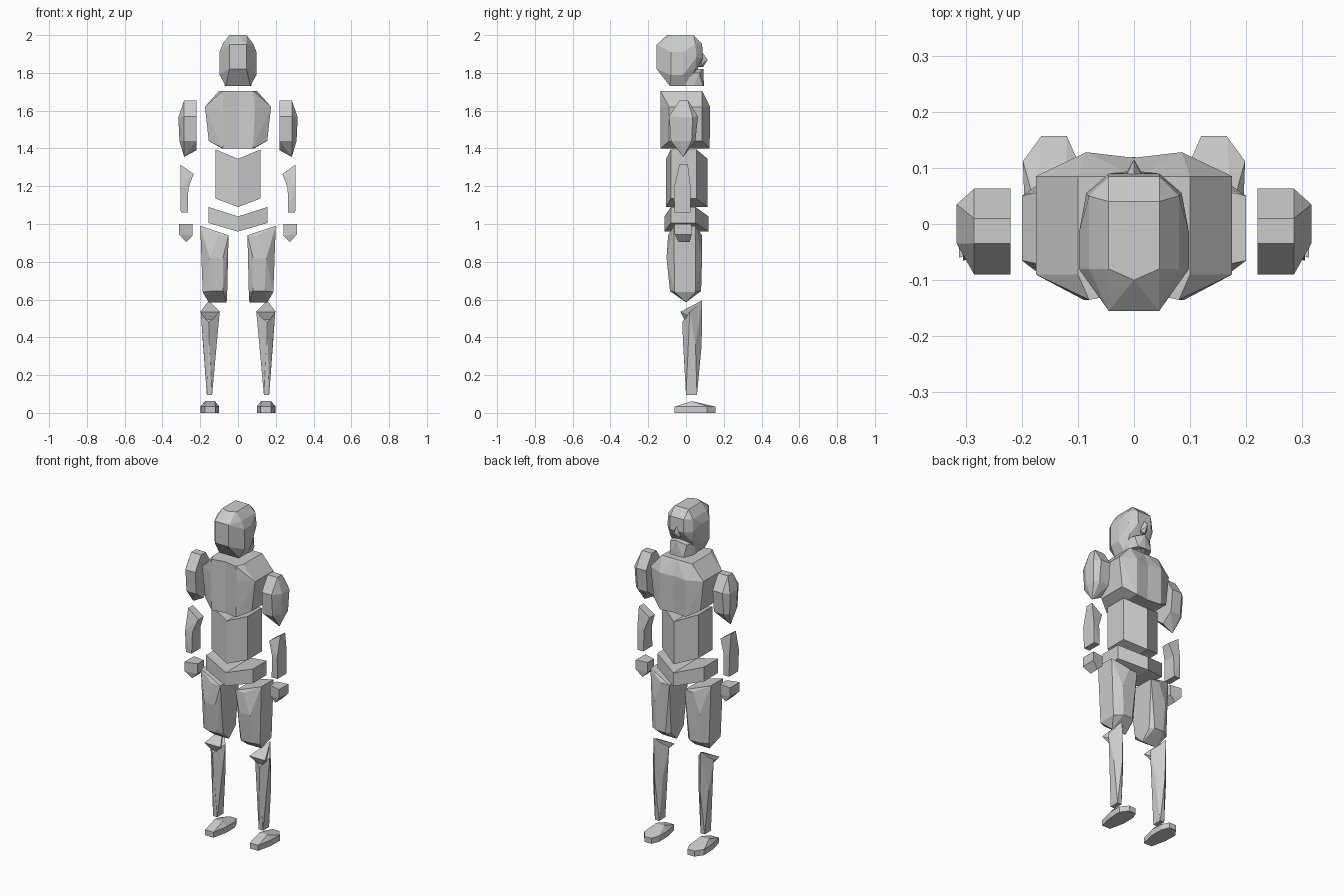
import bpy, bmesh, math

grey = bpy.data.materials.new("plain grey")
grey.diffuse_color = (0.6, 0.6, 0.6, 1)


def part(name, *blocks):
    """Faceted part: each block is the hull of its points (right half), then mirrored in x."""
    bm = bmesh.new()
    for pts in blocks:
        verts = [bm.verts.new(p) for p in pts]
        bmesh.ops.convex_hull(bm, input=verts)
    bmesh.ops.delete(bm, geom=[v for v in bm.verts if not v.link_faces], context='VERTS')
    # open the centre plane so the two halves join
    mid = [f for f in bm.faces if all(abs(v.co.x) < 1e-4 for v in f.verts)]
    bmesh.ops.delete(bm, geom=mid, context='FACES')
    bmesh.ops.dissolve_limit(bm, angle_limit=math.radians(3), verts=bm.verts, edges=bm.edges)
    mesh = bpy.data.meshes.new(name)
    bm.to_mesh(mesh)
    bm.free()
    mesh.materials.append(grey)
    ob = bpy.data.objects.new(name, mesh)
    bpy.context.collection.objects.link(ob)
    mod = ob.modifiers.new("mirror", 'MIRROR')
    mod.merge_threshold = 0.0005
    return ob


def grid(xs, ys, z):
    """All x, y combinations at one height."""
    return [(x, y, z) for x in xs for y in ys]


# Head: skull with brow, recessed eye band, nose and jaw
part("head",
     [(0.045, 0.04, 2.0), (0.045, -0.08, 2.0), (0, 0.04, 2.0), (0, -0.1, 2.0),
      (0.045, 0.085, 1.955), (0, 0.085, 1.955), (0.08, 0.05, 1.955), (0.08, -0.08, 1.955),
      (0.045, 0.09, 1.88), (0, 0.09, 1.88), (0.085, 0.055, 1.88),
      (0.098, -0.015, 1.91), (0.098, -0.08, 1.91), (0.098, -0.015, 1.79), (0.098, -0.08, 1.79),
      (0.045, -0.155, 1.95), (0, -0.155, 1.95), (0.045, -0.155, 1.82), (0, -0.155, 1.82),
      (0.07, 0.05, 1.82), (0, 0.06, 1.82),
      (0.065, -0.085, 1.73), (0, -0.085, 1.73), (0.065, 0, 1.73), (0, 0, 1.73)],
     [(0, 0.085, 1.91), (0, 0.115, 1.87), (0, 0.09, 1.83), (0.02, 0.08, 1.84),
      (0, 0.05, 1.83), (0.015, 0.085, 1.88)],
     [(0.075, 0, 1.80), (0.055, 0.07, 1.80), (0, 0.092, 1.82), (0, 0, 1.82),
      (0.07, 0, 1.73), (0.045, 0.09, 1.73), (0, 0.095, 1.73), (0.07, 0.04, 1.73)])

# Chest with creased centre
part("chest",
     grid([0.1], [0.085, -0.09], 1.705) + grid([0.175], [0.085, -0.09], 1.62)
     + grid([0.155], [0.085, -0.09], 1.44)
     + [(0, 0.085, 1.705), (0.08, -0.135, 1.705), (0, -0.12, 1.705),
        (0.085, 0.128, 1.62), (0, 0.118, 1.62), (0.09, -0.135, 1.62),
        (0.085, 0.125, 1.40), (0, 0.115, 1.40), (0.08, -0.135, 1.40), (0, -0.12, 1.40)])

# Abdomen, V-shaped at both ends
part("abdomen",
     grid([0.12], [-0.08, 0.055], 1.395) + grid([0.12], [-0.08, 0.055], 1.135)
     + grid([0], [-0.105, 0.115], 1.345) + grid([0], [-0.105, 0.115], 1.09))

# Pelvis band
part("pelvis",
     grid([0.155], [-0.08, 0.05], 1.09) + grid([0.155], [-0.08, 0.05], 1.005)
     + grid([0], [-0.115, 0.12], 1.04) + grid([0], [-0.115, 0.12], 0.96))

# Arms
part("upper_arms",
     grid([0.22, 0.285], [-0.035, 0.01], 1.655) + grid([0.22, 0.285], [-0.09, 0.063], 1.57)
     + grid([0.316], [-0.035, 0.035], 1.565) + grid([0.22, 0.285], [-0.08, 0.05], 1.44)
     + grid([0.31], [-0.03, 0.03], 1.44)
     + [(0.22, -0.015, 1.39), (0.285, -0.015, 1.355)])
part("forearms",
     grid([0.305], [-0.035, 0.01], 1.315) + grid([0.235], [-0.04, 0.01], 1.265)
     + grid([0.305], [-0.065, 0.025], 1.19) + grid([0.263], [-0.055, 0.02], 1.19),
     grid([0.305], [-0.065, 0.025], 1.19) + grid([0.263], [-0.055, 0.02], 1.19)
     + grid([0.303, 0.265], [-0.06, 0.025], 1.062))
part("hands",
     grid([0.24], [-0.04, 0.02], 1.0) + grid([0.312], [-0.06, 0.03], 1.0)
     + grid([0.24], [-0.04, 0.02], 0.94) + grid([0.312], [-0.06, 0.03], 0.945)
     + grid([0.275], [-0.04, 0.02], 0.905))

# Legs
part("thighs",
     grid([0.2], [-0.065, 0.05], 0.99) + grid([0.05, 0.105], [-0.095, 0.085], 0.94)
     + grid([0.08, 0.15], [-0.103, 0.085], 0.82)
     + grid([0.187], [-0.06, 0.05], 0.64) + grid([0.08, 0.14], [-0.085, 0.08], 0.645)
     + grid([0.057], [-0.06, 0.06], 0.645) + grid([0.06, 0.155], [0], 0.585))
part("shins",
     # sloped knee cap
     [(0.2, -0.03, 0.535), (0.095, -0.03, 0.535), (0.155, 0.085, 0.595),
      (0.155, 0.0, 0.475), (0.155, 0.08, 0.475)],
     # tapering shaft
     [(0.155, -0.02, 0.48), (0.197, 0.02, 0.535), (0.097, 0.02, 0.535), (0.155, 0.085, 0.59),
      (0.185, 0.05, 0.36), (0.118, 0.05, 0.36), (0.15, 0.083, 0.36),
      (0.152, -0.015, 0.36), (0.15, 0.062, 0.15)]
     + grid([0.137, 0.165], [0.0, 0.058], 0.095))
part("feet",
     grid([0.12, 0.165], [0.157], 0) + grid([0.12, 0.165], [0.157], 0.033)
     + grid([0.1, 0.198], [0.112], 0) + grid([0.1, 0.198], [0.112], 0.035)
     + grid([0.1, 0.195], [0.03], 0) + grid([0.1, 0.195], [0.03], 0.035)
     + grid([0.12, 0.175], [-0.06], 0) + grid([0.12, 0.175], [-0.06], 0.033)
     + grid([0.122, 0.175], [0.03], 0.062))
